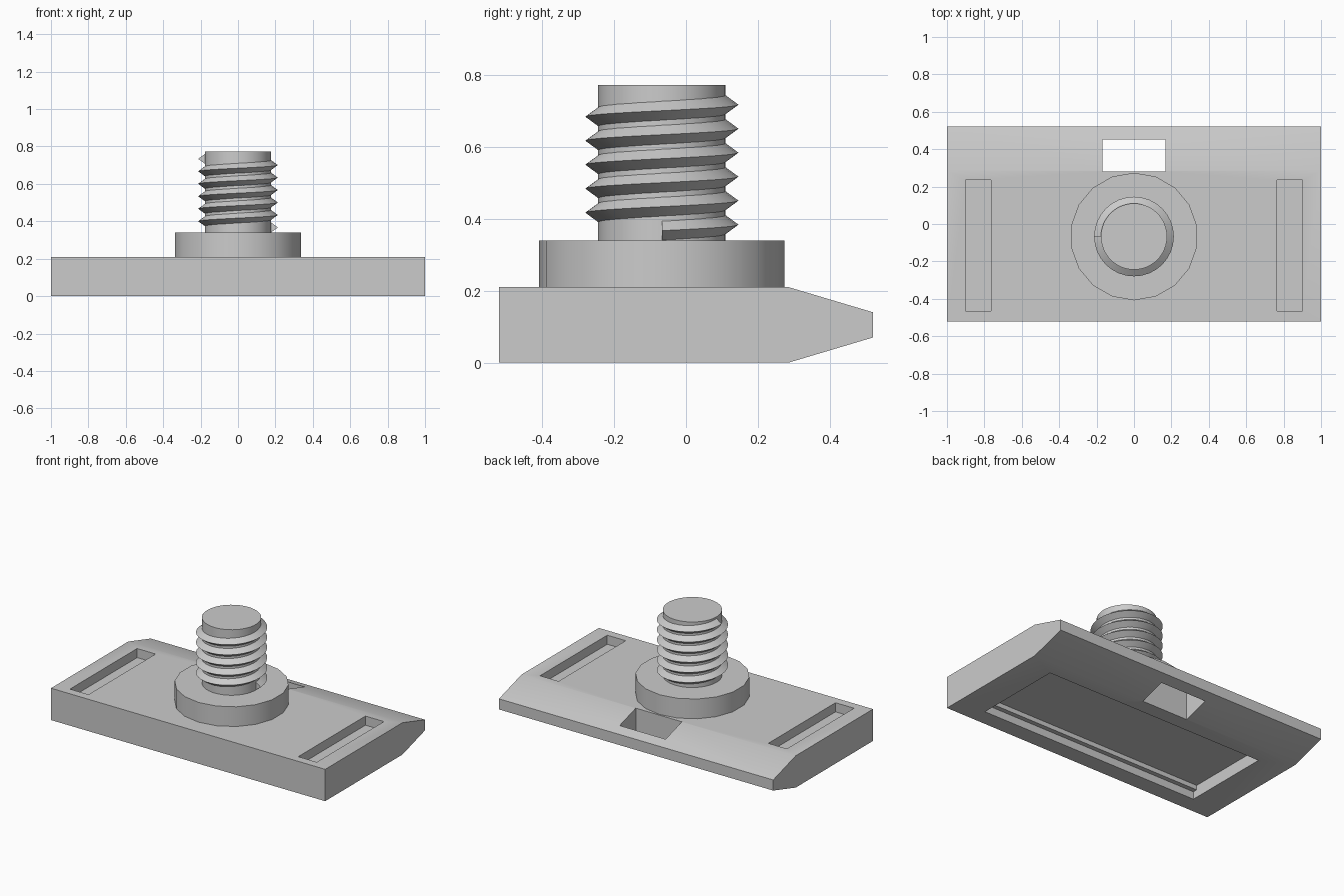
import bpy, bmesh, math
from mathutils import Matrix

cube = bpy.data.objects.get("Cube")
if cube:
    bpy.data.objects.remove(cube, do_unlink=True)

grey = bpy.data.materials.new("light grey")
grey.use_nodes = True
COLOUR = (0.6, 0.6, 0.6, 1)
grey.diffuse_color = COLOUR
grey.node_tree.nodes["Principled BSDF"].inputs["Base Color"].default_value = COLOUR

AXIS_Y = -0.067   # stud axis


def add_object(name, bm):
    bmesh.ops.recalc_face_normals(bm, faces=bm.faces)
    mesh = bpy.data.meshes.new(name)
    bm.to_mesh(mesh)
    bm.free()
    mesh.materials.append(grey)
    obj = bpy.data.objects.new(name, mesh)
    bpy.context.collection.objects.link(obj)
    return obj


def activate(obj):
    bpy.ops.object.select_all(action='DESELECT')
    obj.select_set(True)
    bpy.context.view_layer.objects.active = obj


def smooth(obj):
    activate(obj)
    bpy.ops.object.shade_smooth_by_angle(angle=math.radians(30))


def box(name, x0, x1, y0, y1, z0, z1):
    bm = bmesh.new()
    bmesh.ops.create_cube(bm, size=1)
    bmesh.ops.scale(bm, vec=(x1 - x0, y1 - y0, z1 - z0), verts=bm.verts)
    bmesh.ops.translate(bm, vec=((x0 + x1) / 2, (y0 + y1) / 2, (z0 + z1) / 2), verts=bm.verts)
    return add_object(name, bm)


def cylinder(name, radius, z0, z1, sides):
    bm = bmesh.new()
    bmesh.ops.create_cone(bm, cap_ends=True, segments=sides, radius1=radius, radius2=radius,
                          depth=z1 - z0, matrix=Matrix.Translation((0, AXIS_Y, (z0 + z1) / 2)))
    obj = add_object(name, bm)
    smooth(obj)
    return obj


# Base plate: side profile with a tapered back edge, extruded along x
profile = [(-0.52, 0), (0.285, 0), (0.52, 0.07), (0.52, 0.14), (0.285, 0.21), (-0.52, 0.21)]
bm = bmesh.new()
face = bm.faces.new([bm.verts.new((-1, y, z)) for y, z in profile])
ext = bmesh.ops.extrude_face_region(bm, geom=[face])
bmesh.ops.translate(bm, vec=(2, 0, 0),
                    verts=[v for v in ext["geom"] if isinstance(v, bmesh.types.BMVert)])
plate = add_object("base_plate", bm)

# Cutters: two top slots, the through hole and the stepped recess underneath
cutters = [
    box("slot_cutter_left", 0.765, 0.90, -0.465, 0.235, 0.15, 0.3),
    box("slot_cutter_right", -0.90, -0.765, -0.465, 0.235, 0.15, 0.3),
    box("hole_cutter", -0.168, 0.168, 0.282, 0.452, -0.1, 0.3),
    box("recess_cutter", -0.8, 0.8, -0.41, 0.185, -0.1, 0.05),
    box("recess_step_cutter", -0.8, 0.8, -0.38, 0.185, -0.11, 0.08),
]
for cutter in cutters:
    cutter.hide_render = True
    activate(plate)
    mod = plate.modifiers.new("cut", 'BOOLEAN')
    mod.operation = 'DIFFERENCE'
    mod.solver = 'EXACT'
    mod.object = cutter
    bpy.ops.object.modifier_apply(modifier=mod.name)
    bpy.data.objects.remove(cutter, do_unlink=True)
smooth(plate)

# Collar and stud
cylinder("collar", 0.341, 0.21, 0.34, 18)
cylinder("stud", 0.177, 0.34, 0.772, 48)

# Thread: triangular section swept along a right-handed helix
TURNS, STEPS, PITCH, START = 5.5, 32, 0.0667, 0.367
section = [(0.172, -0.03), (0.213, 0), (0.172, 0.03)]
bm = bmesh.new()
rings = []
for i in range(int(TURNS * STEPS) + 1):
    a = math.tau * i / STEPS
    rise = START + PITCH * i / STEPS
    rings.append([bm.verts.new((r * math.cos(a), AXIS_Y + r * math.sin(a), rise + dz))
                  for r, dz in section])
for lower, upper in zip(rings, rings[1:]):
    for k in range(3):
        n = (k + 1) % 3
        bm.faces.new((lower[k], upper[k], upper[n], lower[n]))
bm.faces.new(rings[0])
bm.faces.new(rings[-1])
smooth(add_object("thread", bm))
